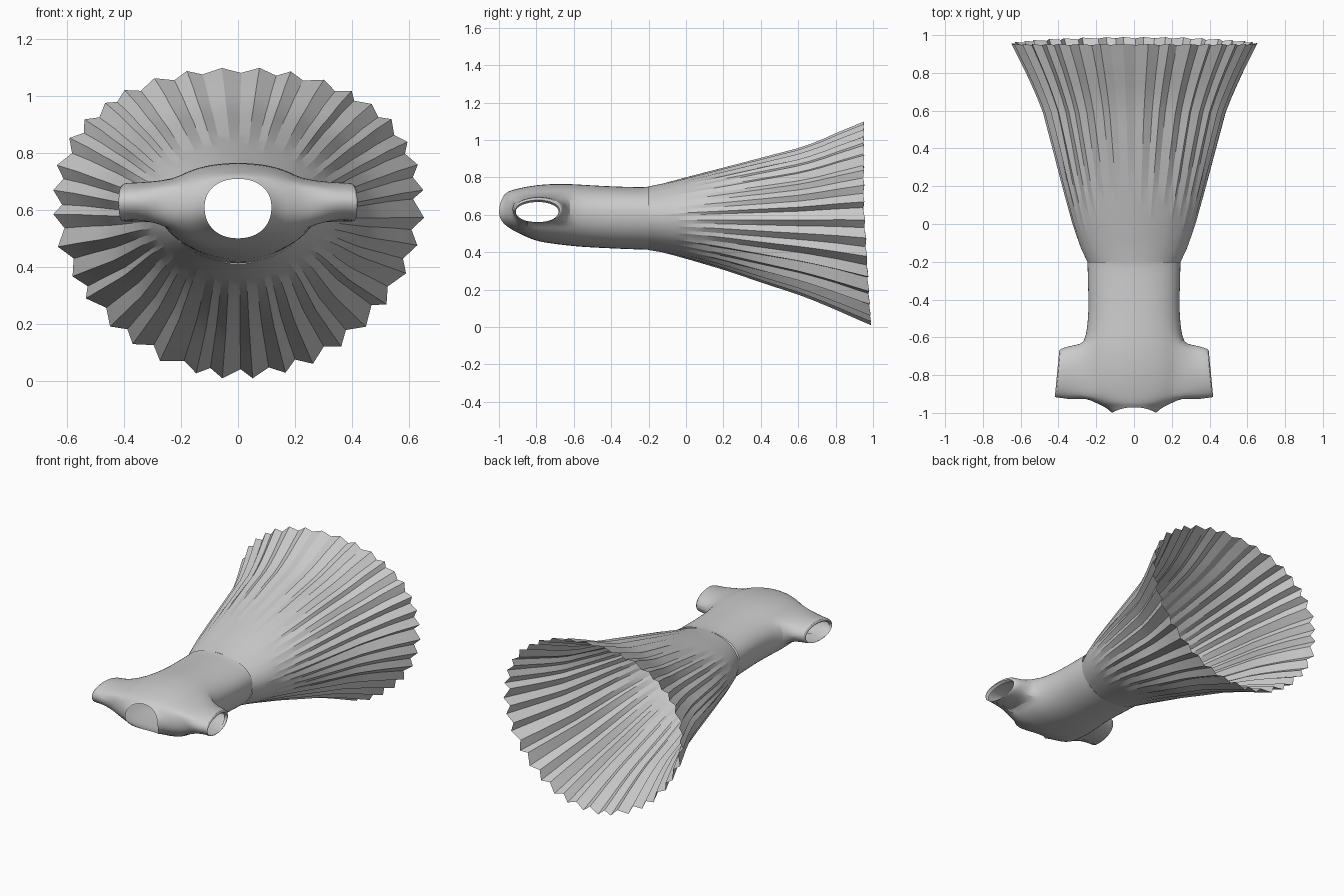
import bpy, bmesh, random
from math import sin, cos, pi, atan2, tau

if "Cube" in bpy.data.objects:
    bpy.data.objects.remove(bpy.data.objects["Cube"])

random.seed(4)

def interp(pts, t):
    for a, b in zip(pts, pts[1:]):
        if t <= b[0]:
            k = (t - a[0]) / (b[0] - a[0])
            return [p + (q - p) * k for p, q in zip(a[1:], b[1:])]
    return list(pts[-1][1:])

def oval(a, hw, zc, zt, zb, power):
    c, s = cos(a), sin(a)
    e = 2 / power
    x = hw * abs(c) ** e * (1 if c > 0 else -1)
    z = zc + (zt - zc if s > 0 else zb - zc) * abs(s) ** e
    return x, z

def loft(bm, rings):
    vs = [[bm.verts.new(p) for p in r] for r in rings]
    for a, b in zip(vs, vs[1:]):
        for i in range(len(a)):
            j = (i + 1) % len(a)
            bm.faces.new((a[i], a[j], b[j], b[i]))

def finish(bm, name, angle, levels=0):
    bmesh.ops.recalc_face_normals(bm, faces=bm.faces)
    me = bpy.data.meshes.new(name)
    bm.to_mesh(me)
    bm.free()
    ob = bpy.data.objects.new(name, me)
    bpy.context.collection.objects.link(ob)
    bpy.ops.object.select_all(action='DESELECT')
    ob.select_set(True)
    bpy.context.view_layer.objects.active = ob
    if levels:
        ob.modifiers.new("smooth", 'SUBSURF').levels = levels
        ob.modifiers["smooth"].render_levels = levels
    bpy.ops.object.shade_smooth_by_angle(angle=angle)
    return ob

# Pleated skirt: y, half width, middle z, top z, bottom z, pleat depth
SKIRT = [(-.20, .247, .59, .752, .412, 0), (-.12, .285, .59, .768, .398, .0003),
         (0, .325, .595, .800, .366, .002), (.2, .377, .60, .850, .310, .006),
         (.4, .425, .605, .900, .245, .011), (.6, .475, .61, .950, .180, .015),
         (.7, .515, .615, .983, .140, .017), (.8, .56, .62, 1.028, .095, .019),
         (.95, .635, .625, 1.09, .022, .020)]
PLEATS = 36
N = PLEATS * 2
angles = [pi / 2 + (i + random.uniform(-.25, .25)) * tau / N for i in range(N)]
depth = [(1 if i % 2 else -1) * random.uniform(.7, 1.1)
         * (1 - .45 * max(0, sin(angles[i]))) for i in range(N)]
rings = []
for k in range(17):
    y = -.2 + 1.15 * k / 16
    hw, zc, zt, zb, d = interp(SKIRT, y)
    ring = []
    for i, a in enumerate(angles):
        o = depth[i] * d
        power = 2 + (.2 if sin(a) > 0 else -.1) * k / 16
        x, z = oval(a, hw + o, zc, zt + o, zb - o, power)
        low = max(0, -sin(a))
        ring.append((x, y + (k / 16) ** 4 * (.037 * low + .004 * depth[i]), z))
    rings.append(ring)
bm = bmesh.new()
loft(bm, rings)
finish(bm, "pleated_skirt", .3)

# Bodice: y, half width, top z, bottom z, extra y at top, extra y at bottom
BODICE = [(-.20, .247, .752, .412, 0, 0), (-.22, .247, .748, .413, 0, 0),
          (-.32, .245, .750, .416, 0, 0), (-.45, .24, .755, .422, 0, 0),
          (-.56, .25, .762, .428, 0, 0), (-.63, .265, .766, .435, 0, 0),
          (-.69, .275, .766, .442, 0, 0), (-.75, .278, .764, .448, 0, .02),
          (-.81, .278, .758, .454, 0, .04), (-.87, .272, .748, .462, 0, .07),
          (-.92, .255, .736, .472, 0, .09), (-.95, .20, .726, .485, 0, .09),
          (-.97, .15, .718, .495, .01, .09), (-1.0, .118, .71, .50, .03, .11)]
M = 32
bm = bmesh.new()
rings = []
for y, hw, zt, zb, dt, db in BODICE:
    ring = []
    for i in range(M):
        a = tau * (i + .5) / M
        x, z = oval(a, hw, .61, zt, zb, 2.2)
        s = sin(a)
        ring.append((x, y + (dt * s * s if s > 0 else db * s * s), z))
    rings.append(ring)
loft(bm, rings)

# Short sleeves grown out of armholes
CY, CZ = -.785, .63
for side in (1, -1):
    hole = []
    for f in bm.faces:
        c = f.calc_center_median()
        if c.x * side > .2 and -.91 < c.y < -.65 and .55 < c.z < .705:
            hole.append(f)
    edges = [e for e in {e for f in hole for e in f.edges}
             if sum(f in hole for f in e.link_faces) == 1]
    bmesh.ops.delete(bm, geom=hole, context='FACES')
    for x, cy, ry, rz, cz in ((.315, CY, .15, .072, .628), (.37, -.785, .138, .07, .628),
                              (.405, -.79, .13, .07, .628), (.412, -.795, .12, .06, .62),
                              (.39, -.795, .116, .057, .615)):
        out = bmesh.ops.extrude_edge_only(bm, edges=edges)['geom']
        new = [g for g in out if isinstance(g, bmesh.types.BMVert)]
        vset = set(new)
        edges = [g for g in out if isinstance(g, bmesh.types.BMEdge)
                 and all(v in vset for v in g.verts)]
        for v in new:
            t = atan2((v.co.z - CZ) / .08, (v.co.y - CY) / .15)
            v.co = (side * (x - .012 * cos(t)), cy + ry * cos(t), cz + rz * sin(t))
finish(bm, "bodice_with_sleeves", .7, 1)
